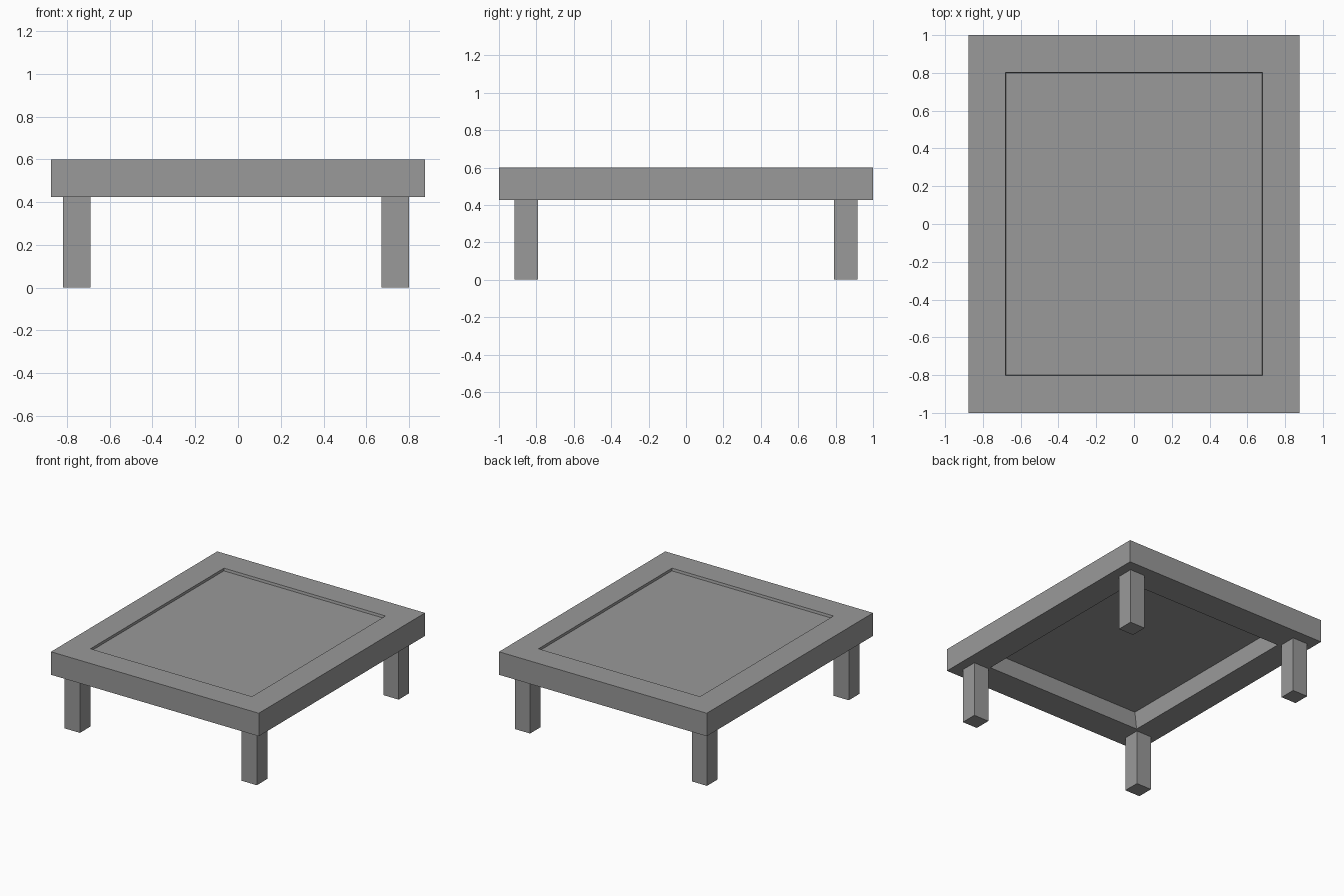
import bpy
import bmesh

cube = bpy.data.objects.get("Cube")
if cube:
    bpy.data.objects.remove(cube, do_unlink=True)

grey = bpy.data.materials.new("plain_grey")
grey.use_nodes = True
grey.diffuse_color = (0.32, 0.32, 0.32, 1)
grey.node_tree.nodes["Principled BSDF"].inputs["Base Color"].default_value = grey.diffuse_color

CORNERS = ((-1, -1), (1, -1), (1, 1), (-1, 1))


def add_object(name, bm):
    bmesh.ops.recalc_face_normals(bm, faces=bm.faces)
    mesh = bpy.data.meshes.new(name)
    bm.to_mesh(mesh)
    bm.free()
    mesh.materials.append(grey)
    obj = bpy.data.objects.new(name, mesh)
    bpy.context.collection.objects.link(obj)
    return obj


def add_box(name, center, size):
    bm = bmesh.new()
    bmesh.ops.create_cube(bm, size=1)
    bmesh.ops.scale(bm, vec=size, verts=bm.verts)
    bmesh.ops.translate(bm, vec=center, verts=bm.verts)
    return add_object(name, bm)


# Frame: four rectangular rings joined into a hollow border with sloping inner walls
rings = [
    (0.875, 1.0, 0.425),
    (0.875, 1.0, 0.60),
    (0.68, 0.803, 0.60),
    (0.67, 0.77, 0.425),
]
bm = bmesh.new()
loops = [[bm.verts.new((sx * x, sy * y, z)) for sx, sy in CORNERS] for x, y, z in rings]
for i, ring in enumerate(loops):
    following = loops[(i + 1) % len(loops)]
    for j in range(4):
        k = (j + 1) % 4
        bm.faces.new((ring[j], ring[k], following[k], following[j]))
add_object("table_frame", bm)

# Thin panel sunk just below the top of the frame
add_box("top_panel", (0, 0, 0.579), (1.36, 1.604, 0.004))

# Square legs, set slightly towards one side
for sx, sy in CORNERS:
    name = ("front" if sy < 0 else "back") + ("_left" if sx > 0 else "_right") + "_leg"
    add_box(name, (sx * 0.745 - 0.009, sy * 0.853, 0.2125), (0.128, 0.126, 0.425))
